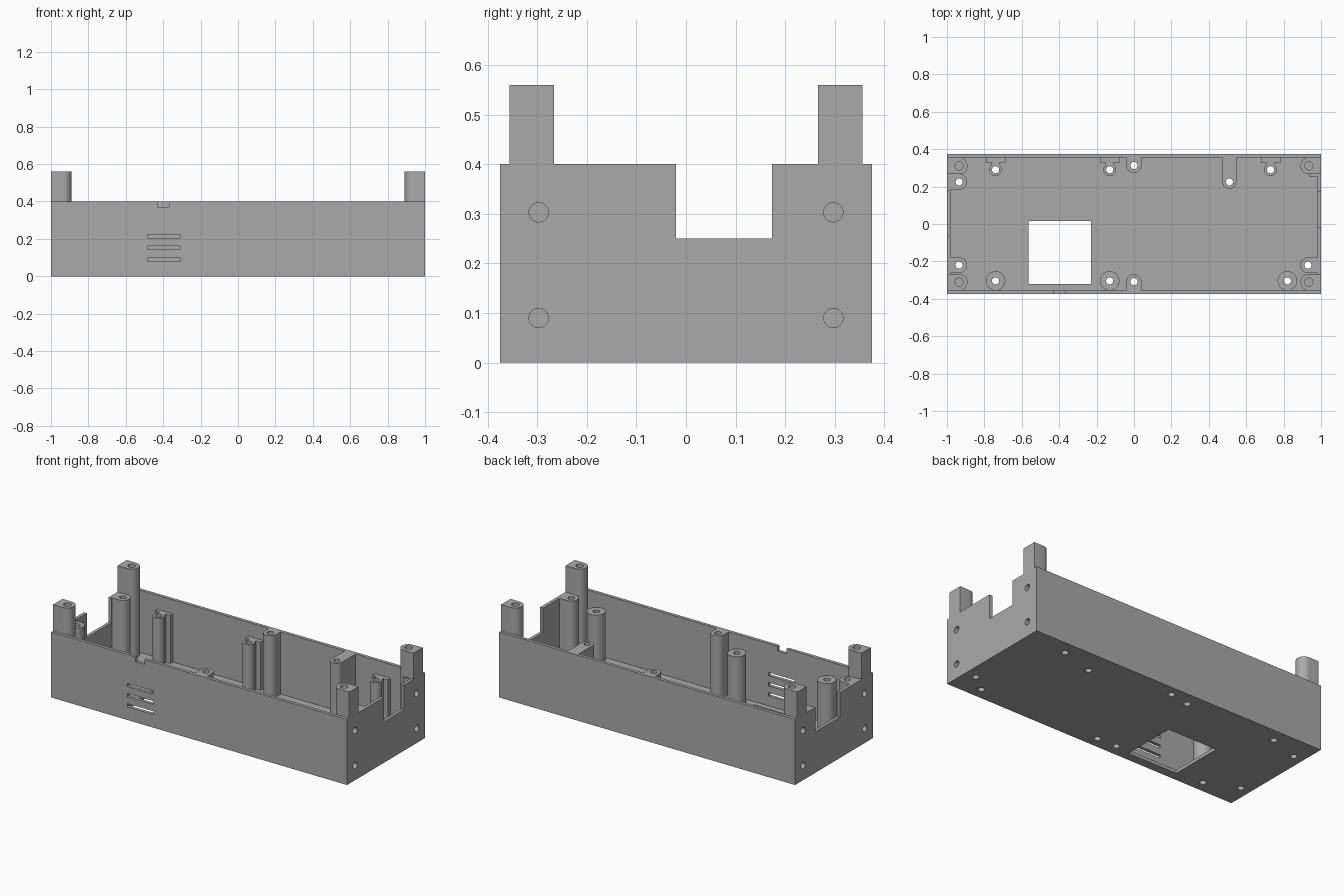
import bpy, bmesh
from math import pi, sin, cos
from mathutils import Matrix

if "Cube" in bpy.data.objects:
    bpy.data.objects.remove(bpy.data.objects["Cube"], do_unlink=True)

grey = bpy.data.materials.new("plain_grey")
grey.use_nodes = True
GREY = (0.4, 0.4, 0.4, 1)
grey.diffuse_color = GREY
grey.node_tree.nodes["Principled BSDF"].inputs["Base Color"].default_value = GREY

WALL, RIM, FLOOR = 0.02, 0.40, 0.02
HX, HY = 1.0, 0.375
LOW = 0.315   # height of the short supports


def make(name, bm):
    bmesh.ops.recalc_face_normals(bm, faces=bm.faces)
    mesh = bpy.data.meshes.new(name)
    bm.to_mesh(mesh)
    bm.free()
    mesh.materials.append(grey)
    ob = bpy.data.objects.new(name, mesh)
    bpy.context.collection.objects.link(ob)
    return ob


def box(bm, x0, x1, y0, y1, z0, z1):
    m = (Matrix.Translation(((x0 + x1) / 2, (y0 + y1) / 2, (z0 + z1) / 2))
         @ Matrix.Diagonal((abs(x1 - x0), abs(y1 - y0), z1 - z0, 1)))
    bmesh.ops.create_cube(bm, size=1, matrix=m)


def prism(bm, outline, z0, z1):
    face = bm.faces.new([bm.verts.new((x, y, z0)) for x, y in outline])
    top = bmesh.ops.extrude_face_region(bm, geom=[face])["geom"]
    verts = [v for v in top if isinstance(v, bmesh.types.BMVert)]
    bmesh.ops.translate(bm, verts=verts, vec=(0, 0, z1 - z0))


def cylinder(bm, x, y, r, z0, z1, n=32):
    prism(bm, [(x + r * cos(2 * pi * i / n), y + r * sin(2 * pi * i / n))
               for i in range(n)], z0, z1)


def tongue(bm, x, y, r, z0, z1, wall_x=None, wall_y=None, n=16):
    """Round-nosed column whose flat back runs to a wall."""
    if wall_x is not None:
        s = 1 if wall_x > x else -1
        pts = [(x - s * r * sin(pi * i / n), y + r * cos(pi * i / n)) for i in range(n + 1)]
        pts += [(wall_x, y - r), (wall_x, y + r)]
    else:
        s = 1 if wall_y > y else -1
        pts = [(x + r * cos(pi * i / n), y - s * r * sin(pi * i / n)) for i in range(n + 1)]
        pts += [(x - r, wall_y), (x + r, wall_y)]
    prism(bm, pts, z0, z1)


def boolean(ob, other, operation):
    mod = ob.modifiers.new(operation, "BOOLEAN")
    mod.object, mod.operation, mod.solver = other, operation, "EXACT"
    bpy.context.view_layer.objects.active = ob
    bpy.ops.object.modifier_apply(modifier=mod.name)


# open tray
bm = bmesh.new()
box(bm, -HX, HX, -HY, HY, 0, RIM)
tray = make("tray", bm)
bm = bmesh.new()
box(bm, -HX + WALL, HX - WALL, -HY + WALL, HY - WALL, FLOOR, 1)
cavity = make("cavity_cutter", bm)
boolean(tray, cavity, "DIFFERENCE")

# tall corner posts, flush with the end walls
bm = bmesh.new()
for sx in (-1, 1):
    for sy in (-1, 1):
        tongue(bm, sx * 0.935, sy * 0.311, 0.045, 0.01, 0.56, wall_x=sx * HX)
posts = make("corner_post_stock", bm)
boolean(tray, posts, "UNION")

parts = [tray]
holes = []

# bosses joined to a wall
INX, INY = HX - WALL, HY - WALL
for name, x, y, r, wx, wy in (
        ("left_front_boss", 0.93, -0.22, 0.042, INX, None),
        ("right_front_boss", -0.935, -0.22, 0.042, -INX, None),
        ("right_back_boss", -0.935, 0.225, 0.042, -INX, None),
        ("middle_back_boss", 0, 0.313, 0.04, None, INY),
        ("middle_front_boss", 0, -0.308, 0.04, None, -INY),
        ("long_back_boss", 0.51, 0.225, 0.037, None, INY)):
    bm = bmesh.new()
    tongue(bm, x, y, r, FLOOR, RIM, wall_x=wx, wall_y=wy)
    parts.append(make(name, bm))
    holes.append((x, y))

# free standing round supports
for x in (-0.74, -0.13, 0.82):
    bm = bmesh.new()
    cylinder(bm, x, -0.304, 0.052, FLOOR, LOW)
    parts.append(make("round_support", bm))
    holes.append((x, -0.304))

# slim supports with a neck and a flange on the back wall
for x in (-0.74, -0.13, 0.73):
    bm = bmesh.new()
    cylinder(bm, x, 0.29, 0.034, FLOOR, LOW)
    support = make("flanged_support", bm)
    bm = bmesh.new()
    prism(bm, [(x - 0.022, 0.305), (x + 0.022, 0.305), (x + 0.022, 0.33), (x + 0.052, 0.33),
               (x + 0.052, INY), (x - 0.052, INY), (x - 0.052, 0.33), (x - 0.022, 0.33)],
          FLOOR, LOW)
    flange = make("flange_stock", bm)
    boolean(support, flange, "UNION")
    bpy.data.objects.remove(flange, do_unlink=True)
    parts.append(support)
    holes.append((x, 0.29))

# small rib beside the back left post
bm = bmesh.new()
box(bm, 0.935, INX, 0.255, 0.267, FLOOR, RIM)
parts.append(make("corner_rib", bm))

# screw holes, window, vents and notches
bm = bmesh.new()
for x, y in holes:
    cylinder(bm, x, y, 0.019, -0.1, 0.7, 24)
for sx in (-1, 1):
    for sy in (-1, 1):
        cylinder(bm, sx * 0.935, sy * 0.311, 0.022, 0.42, 0.7, 24)
        for z in (0.09, 0.303):
            bmesh.ops.create_cone(
                bm, cap_ends=True, segments=24, radius1=0.0195, radius2=0.0195, depth=0.14,
                matrix=Matrix.Translation((sx * HX, sy * 0.297, z)) @ Matrix.Rotation(pi / 2, 4, "Y"))
box(bm, -0.565, -0.23, -0.32, 0.015, -0.1, 0.05)
for z in (0.09, 0.152, 0.214):
    box(bm, -0.485, -0.31, -0.4, -0.34, z - 0.01, z + 0.01)
box(bm, -0.43, -0.37, -0.4, -0.34, 0.37, 0.5)
box(bm, 0.96, 1.1, -0.02, 0.173, 0.25, 0.5)
box(bm, -1.1, -0.96, -0.06, 0.18, 0.25, 0.5)
cutter = make("hole_cutter", bm)

for ob in parts:
    if ob.name != "corner_rib":
        boolean(ob, cutter, "DIFFERENCE")
for ob in (cavity, posts, cutter):
    bpy.data.objects.remove(ob, do_unlink=True)

# crisp edges with smooth round sides
bpy.ops.object.select_all(action="DESELECT")
for ob in parts:
    ob.select_set(True)
bpy.context.view_layer.objects.active = tray
bpy.ops.object.shade_smooth_by_angle(angle=0.6)
